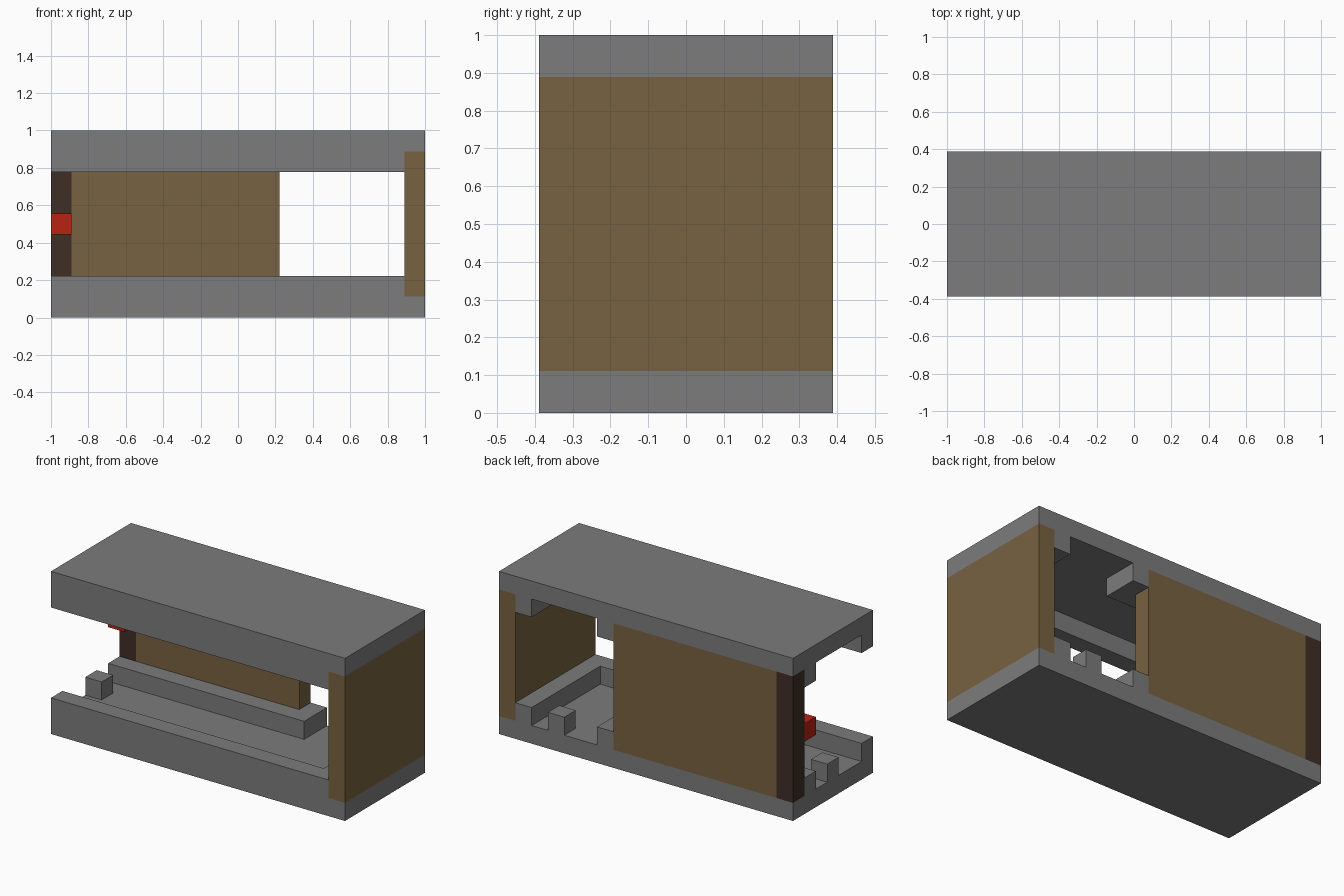
import bpy
import bmesh

U = 1 / 9  # one block; the model is 18 x 7 x 9 blocks

cube = bpy.data.objects.get("Cube")
if cube:
    bpy.data.objects.remove(cube, do_unlink=True)


def linear(c):
    c /= 255
    return c / 12.92 if c <= 0.04045 else ((c + 0.055) / 1.055) ** 2.4


def material(name, *rgb):
    mat = bpy.data.materials.new(name)
    mat.use_nodes = True
    color = [linear(c) for c in rgb] + [1]
    mat.diffuse_color = color
    mat.node_tree.nodes["Principled BSDF"].inputs["Base Color"].default_value = color
    return mat


stone = material("stone grey", 125, 124, 125)
wood = material("plank brown", 119, 98, 65)
bark = material("bark dark brown", 62, 46, 37)
red = material("signal red", 184, 36, 16)


def prism(name, outline, z0, z1, mat):
    """Extrude a plan outline, given in blocks, from z0 up to z1."""
    bm = bmesh.new()
    base = bm.faces.new([bm.verts.new((x * U, y * U, z0 * U)) for x, y in outline])
    top = bmesh.ops.extrude_face_region(bm, geom=[base])["geom"]
    verts = [v for v in top if isinstance(v, bmesh.types.BMVert)]
    bmesh.ops.translate(bm, verts=verts, vec=(0, 0, (z1 - z0) * U))
    bmesh.ops.recalc_face_normals(bm, faces=bm.faces)
    mesh = bpy.data.meshes.new(name)
    bm.to_mesh(mesh)
    bm.free()
    mesh.materials.append(mat)
    obj = bpy.data.objects.new(name, mesh)
    bpy.context.collection.objects.link(obj)
    return obj


def box(name, x0, x1, y0, y1, z0, z1, mat):
    return prism(name, [(x0, y0), (x1, y0), (x1, y1), (x0, y1)], z0, z1, mat)


# Floor and roof slabs, each with rails that hold the wall panels
outer_rail = [(-9, -3.5), (8, -3.5), (8, 3.5), (7, 3.5), (7, -2.5), (-9, -2.5)]
inner_rail = [(-9, 1.5), (3, 1.5), (3, 3.5), (2, 3.5), (2, 2.5), (-9, 2.5)]
for part, slab_z, rail_z in (("floor", 0, 1), ("roof", 8, 7)):
    box(part + "_slab", -9, 9, -3.5, 3.5, slab_z, slab_z + 1, stone)
    prism(part + "_outer_rail", outer_rail, rail_z, rail_z + 1, stone)
    prism(part + "_inner_rail", inner_rail, rail_z, rail_z + 1, stone)

# Stop blocks in the two open channels
box("end_stop_block", -9, -8, -0.5, 0.5, 1, 2, stone)
box("back_stop_block", 5, 6, 2.5, 3.5, 1, 2, stone)

# Wall panels, dark end post and red handle
box("end_panel", 8, 9, -3.5, 3.5, 1, 8, wood)
box("back_panel", -8, 2, 2.5, 3.5, 1, 8, wood)
box("back_panel_post", -9, -8, 2.5, 3.5, 1, 8, bark)
box("red_handle", -9, -8, 1.5, 2.5, 4, 5, red)
